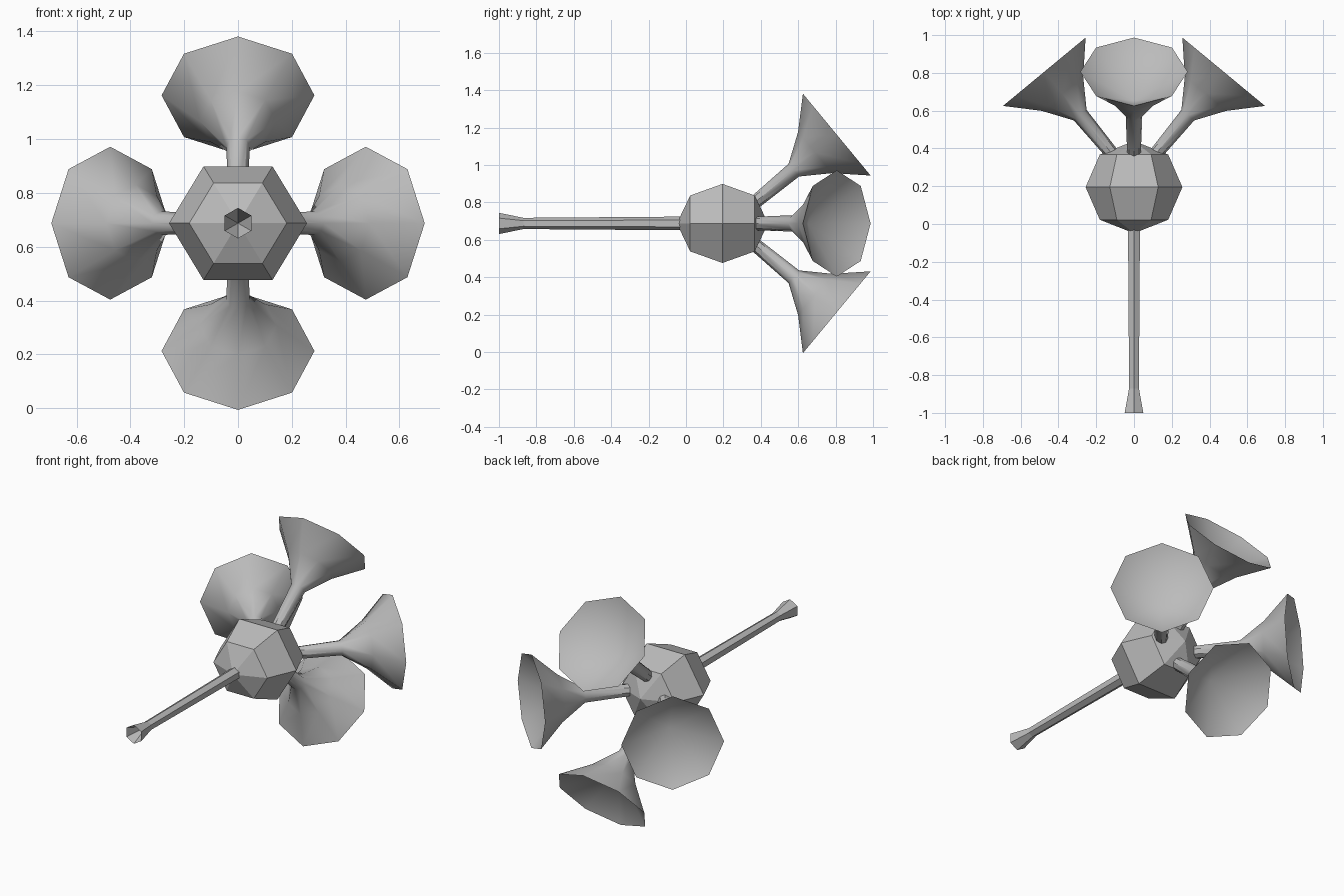
import bpy, bmesh, math
from mathutils import Vector, Matrix

cube = bpy.data.objects.get("Cube")
if cube:
    bpy.data.objects.remove(cube)

CENTRE = Vector((0, 0.195, 0.6875))

metal = bpy.data.materials.new("grey metal")
metal.use_nodes = True
GREY = (0.5, 0.5, 0.5, 1)
metal.diffuse_color = GREY
metal.node_tree.nodes["Principled BSDF"].inputs["Base Color"].default_value = GREY


def add_object(name, bm, matrix):
    bmesh.ops.recalc_face_normals(bm, faces=bm.faces)
    mesh = bpy.data.meshes.new(name)
    bm.to_mesh(mesh)
    bm.free()
    mesh.materials.append(metal)
    obj = bpy.data.objects.new(name, mesh)
    bpy.context.collection.objects.link(obj)
    mesh.transform(matrix)
    return obj


def tube(name, profile, sides, cup_depth, matrix):
    """Polygonal tube along local z from (distance, radius) pairs, ending in a conical cup."""
    bm = bmesh.new()
    rings = []
    for z, r in profile:
        angles = [math.tau * i / sides for i in range(sides)]
        rings.append([bm.verts.new((r * math.cos(a), r * math.sin(a), z)) for a in angles])
    for low, high in zip(rings, rings[1:]):
        for i in range(sides):
            j = (i + 1) % sides
            bm.faces.new((low[i], low[j], high[j], high[i]))
    bm.faces.new(rings[0][::-1])
    tip = bm.verts.new((0, 0, profile[-1][0] - cup_depth))
    for i in range(sides):
        bm.faces.new((rings[-1][i], rings[-1][(i + 1) % sides], tip))
    return add_object(name, bm, matrix)


def frame(origin, axis, across):
    """Matrix whose z runs along the axis and whose x runs across it."""
    z = Vector(axis).normalized()
    x = Vector(across).normalized()
    return Matrix.Translation(origin) @ Matrix((x, z.cross(x), z)).transposed().to_4x4()


# Faceted hollow body: six segments round the front-to-back axis
bm = bmesh.new()
bmesh.ops.create_uvsphere(bm, u_segments=6, v_segments=4, radius=0.244)
add_object("body", bm, frame(CENTRE, (0, 1, 0), (0, 0, 1)) @ Matrix.Diagonal((1, 1.05, 1, 1)))

# Blowpipe with flared mouthpiece
tube("blowpipe", [(0.15, 0.037), (1.065, 0.03), (1.195, 0.057)], 6, 0.12,
     frame(CENTRE, (0, -1, 0), (0, 0, 1)))

# Four horns splayed backwards
HORN = [(0.15, 0.035), (0.447, 0.044), (0.595, 0.143), (0.745, 0.284)]
DIRECTIONS = {"top": (0, 1), "bottom": (0, -1), "left": (1, 0), "right": (-1, 0)}
for side, (x, z) in DIRECTIONS.items():
    horn = tube(side + "_horn", HORN, 8, 0.2,
                frame(CENTRE + Vector((0, 0.037, 0)), (0.637 * x, 0.77, 0.637 * z), (z, 0, -x)))
    bpy.ops.object.select_all(action="DESELECT")
    horn.select_set(True)
    bpy.context.view_layer.objects.active = horn
    bpy.ops.object.shade_smooth_by_angle(angle=math.radians(40))
